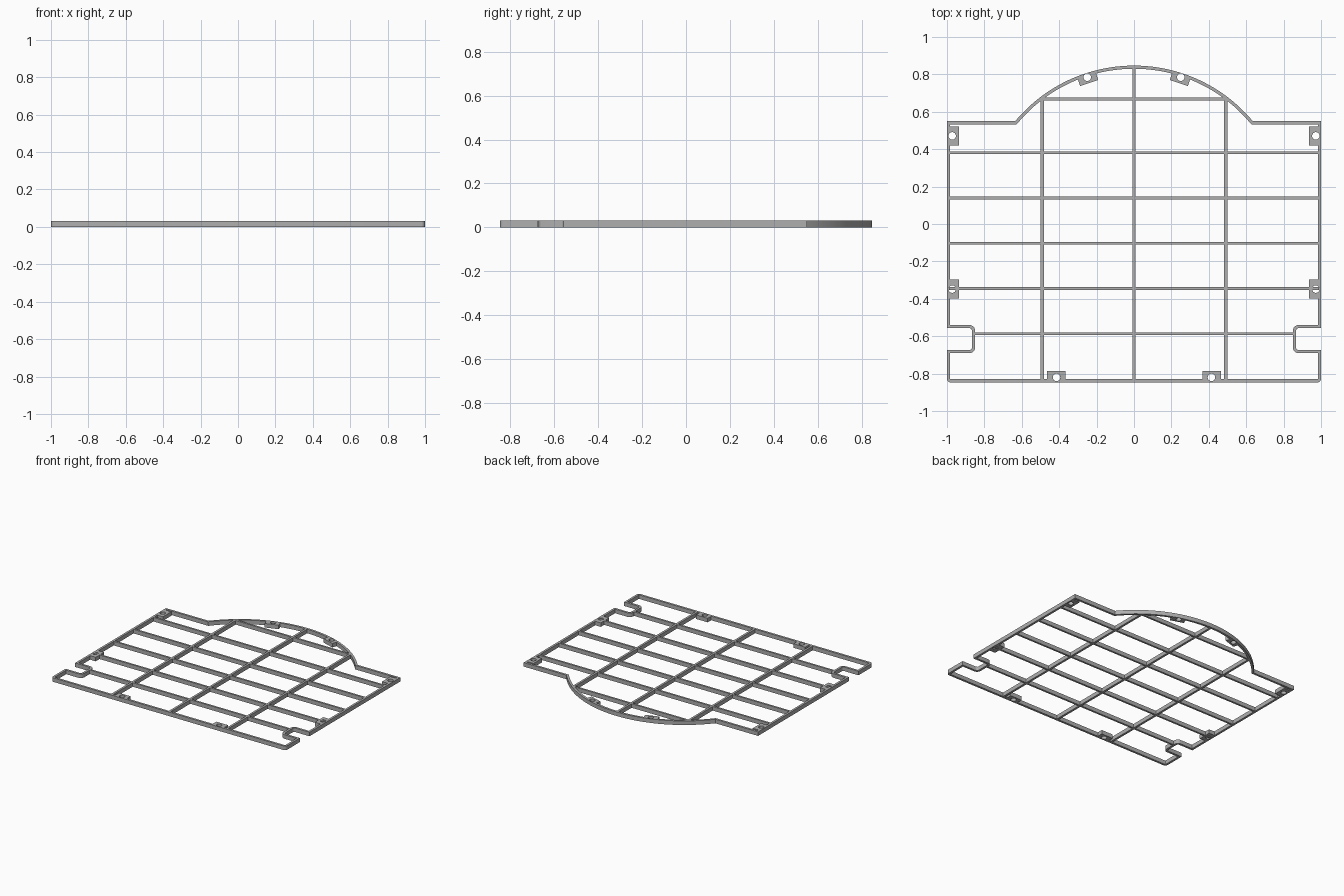
import bpy, bmesh, math
from mathutils import Vector, Matrix

cube = bpy.data.objects.get("Cube")
if cube:
    bpy.data.objects.remove(cube, do_unlink=True)

H = 0.031        # overall thickness
WALL = 0.017     # rim width
TOP = 0.847
SHOULDER_X, SHOULDER_Y = 0.635, 0.55

grey = bpy.data.materials.new("plain grey")
grey.use_nodes = True
colour = (0.43, 0.43, 0.43, 1)
grey.diffuse_color = colour
grey.node_tree.nodes["Principled BSDF"].inputs["Base Color"].default_value = colour


def add_object(name, bm):
    bmesh.ops.recalc_face_normals(bm, faces=bm.faces)
    mesh = bpy.data.meshes.new(name)
    bm.to_mesh(mesh)
    bm.free()
    mesh.materials.append(grey)
    obj = bpy.data.objects.new(name, mesh)
    bpy.context.collection.objects.link(obj)
    return obj


def box(name, centre, size, angle=0):
    bm = bmesh.new()
    bmesh.ops.create_cube(bm, size=1)
    bm.transform(Matrix.Translation((*centre, H / 2))
                 @ Matrix.Rotation(angle, 4, "Z")
                 @ Matrix.Diagonal((*size, H, 1)))
    return add_object(name, bm)


def rounded(before, corner, after, radius, steps=6):
    """Quarter round at a right-angled corner."""
    c = Vector(corner)
    u = (Vector(before) - c).normalized() * radius
    v = (Vector(after) - c).normalized() * radius
    turns = [i / steps * math.pi / 2 for i in range(steps + 1)]
    return [c + u * (1 - math.sin(t)) + v * (1 - math.cos(t)) for t in turns]


# Right half of the outer outline, from the bottom up to the arch
bottom, low, high, notch = -TOP, -0.674, -0.557, 0.866
half = rounded((0, bottom), (1, bottom), (1, low), 0.02)
half.append(Vector((1, low)))
half += rounded((1, low), (notch, low), (notch, high), 0.015)
half += rounded((notch, low), (notch, high), (1, high), 0.015)
half += [Vector((1, high)), Vector((1, SHOULDER_Y))]

rise = TOP - SHOULDER_Y
R = (SHOULDER_X ** 2 + rise ** 2) / (2 * rise)
ARC_Y = TOP - R
sweep = math.asin(SHOULDER_X / R)
arc = []
for i in range(49):
    a = sweep * (1 - i / 24)
    arc.append(Vector((R * math.sin(a), ARC_Y + R * math.cos(a))))
outer = half + arc + [Vector((-p.x, p.y)) for p in reversed(half)]


def inset(points, distance):
    """Mitred inward offset of an anticlockwise outline."""
    result = []
    for i, p in enumerate(points):
        d1 = (p - points[i - 1]).normalized()
        d2 = (points[(i + 1) % len(points)] - p).normalized()
        n1, n2 = Vector((-d1.y, d1.x)), Vector((-d2.y, d2.x))
        result.append(p + (n1 + n2) * distance / (1 + n1.dot(n2)))
    return result


# Outer rim
bm = bmesh.new()
rings = [[bm.verts.new((p.x, p.y, z)) for p in pts]
         for pts, z in ((outer, 0), (outer, H),
                        (inset(outer, WALL), H), (inset(outer, WALL), 0))]
for k in range(4):
    a, b = rings[k], rings[(k + 1) % 4]
    for i in range(len(a)):
        j = (i + 1) % len(a)
        bm.faces.new((a[i], a[j], b[j], b[i]))
rim = add_object("outer_rim", bm)

# Lengthwise bars
for name, x, end in (("left_long_bar", 0.491, 0.67),
                     ("middle_long_bar", 0, TOP - 0.008),
                     ("right_long_bar", -0.491, 0.67)):
    start = bottom + 0.008
    box(name, (x, (start + end) / 2), (0.017, end - start))

# Crosswise bars, evenly spaced
for i in range(5):
    reach = 0.857 if i == 0 else 0.99
    box(f"cross_bar_{i + 1}", (0, -0.587 + 0.242 * i), (2 * reach, 0.015))
box("arch_cross_bar", (0, 0.668), (0.982, 0.015))

# Mounting tabs with screw holes
tabs, holes = [], []
for side, s in (("left", 1), ("right", -1)):
    for place, y in (("rear", 0.471), ("front", -0.348)):
        tabs.append(box(f"{side}_{place}_tab", (s * 0.965, y), (0.06, 0.102)))
        holes.append((s * 0.972, y))
    tabs.append(box(f"{side}_bottom_tab", (s * 0.416, -0.815), (0.1, 0.056)))
    holes.append((s * 0.414, -0.82))
    a = s * math.radians(18.1)
    out = Vector((math.sin(a), math.cos(a)))
    centre = Vector((0, ARC_Y))
    tabs.append(box(f"{side}_arch_tab", centre + out * (R - 0.03), (0.102, 0.05), -a))
    holes.append(centre + out * (R - 0.023))

bm = bmesh.new()
for x, y in holes:
    bmesh.ops.create_cone(bm, cap_ends=True, segments=24, radius1=0.02, radius2=0.02,
                          depth=H * 3, matrix=Matrix.Translation((x, y, H / 2)))
cutter = add_object("hole_cutter", bm)
cutter.hide_render = True

for obj in [rim] + tabs:
    mod = obj.modifiers.new("holes", "BOOLEAN")
    mod.operation = "DIFFERENCE"
    mod.solver = "EXACT"
    mod.object = cutter
    bpy.ops.object.select_all(action="DESELECT")
    obj.select_set(True)
    bpy.context.view_layer.objects.active = obj
    bpy.ops.object.modifier_apply(modifier=mod.name)
    bpy.ops.object.shade_smooth_by_angle(angle=math.radians(25))
bpy.data.objects.remove(cutter, do_unlink=True)
